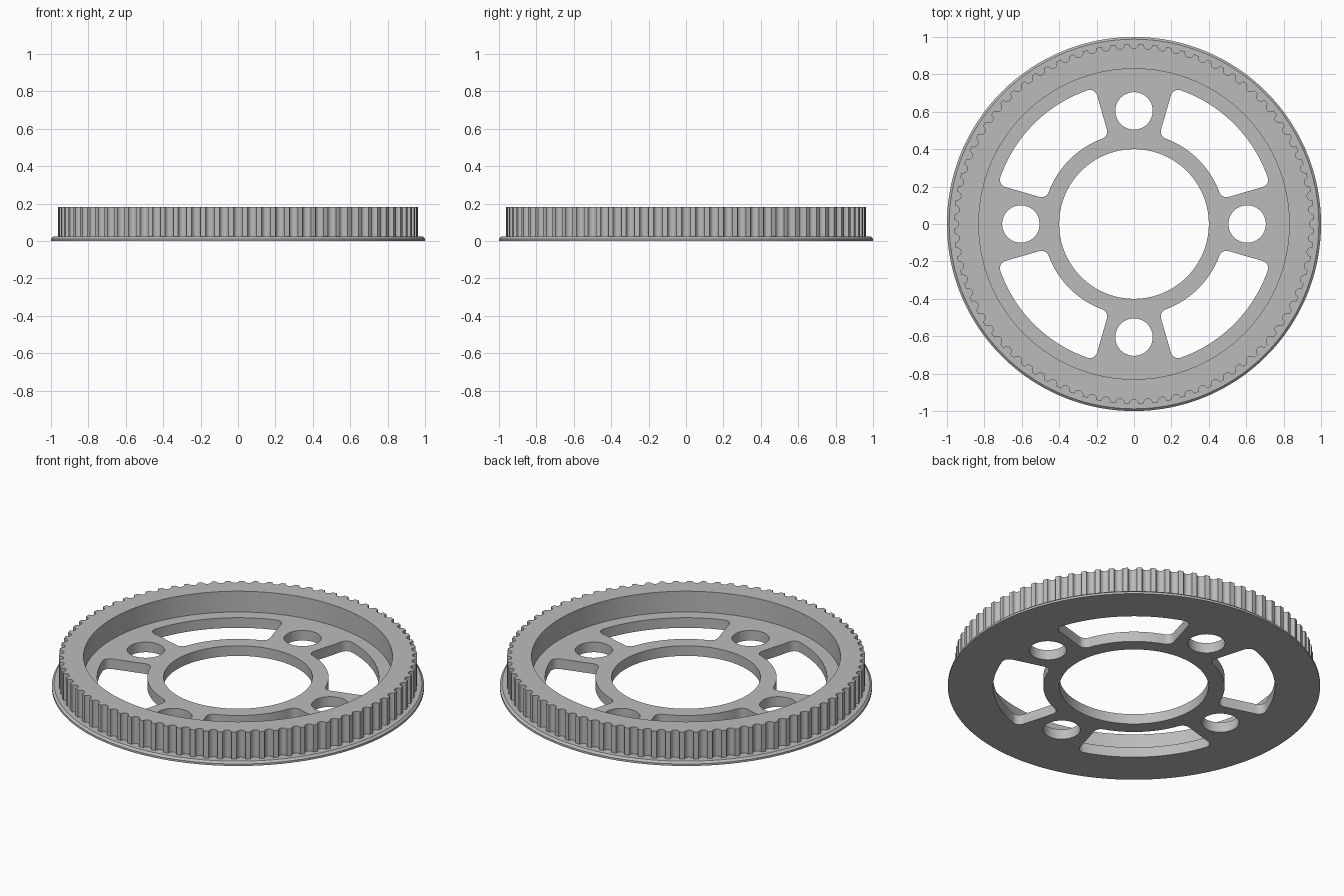
import bpy
import bmesh
from math import sin, cos, pi, asin, radians, tau

cube = bpy.data.objects.get("Cube")
if cube:
    bpy.data.objects.remove(cube, do_unlink=True)

grey = bpy.data.materials.new("plain grey")
grey.use_nodes = True
grey.diffuse_color = (0.5, 0.5, 0.5, 1)
grey.node_tree.nodes["Principled BSDF"].inputs["Base Color"].default_value = (0.5, 0.5, 0.5, 1)


def polar(r, a):
    return (r * cos(a), r * sin(a))


def circle(r, n=192, cx=0.0, cy=0.0):
    return [(cx + r * cos(tau * i / n), cy + r * sin(tau * i / n)) for i in range(n)]


def toothed_loop(teeth=80, tip=0.962, depth=0.025, half=0.32, steps=8):
    """Outline with one rounded groove per tooth."""
    pitch = tau / teeth
    return [polar(tip - depth * sin(pi * k / steps),
                  pitch * (i - half * cos(pi * k / steps)))
            for i in range(teeth) for k in range(steps + 1)]


def window_loop(mid, half=radians(42 - 13), inner=0.487, outer=0.757, f=0.04, steps=6):
    """Ring sector with radial sides and rounded corners."""
    pts = []

    def corner(r, a, start, end):
        cx, cy = polar(r, a)
        for k in range(steps + 1):
            d = start + (end - start) * k / steps
            pts.append((cx + f * cos(d), cy + f * sin(d)))

    def arc(r, a, b, n=20):
        pts.extend(polar(r, a + (b - a) * k / n) for k in range(1, n))

    lo, hi = mid - half, mid + half
    do, di = asin(f / (outer - f)), asin(f / (inner + f))
    corner(outer - f, lo + do, lo - pi / 2, lo + do)
    arc(outer, lo + do, hi - do)
    corner(outer - f, hi - do, hi - do, hi + pi / 2)
    corner(inner + f, hi - di, hi + pi / 2, hi - di + pi)
    arc(inner, hi - di, lo + di)
    corner(inner + f, lo + di, lo + di + pi, lo + 3 * pi / 2)
    return pts


def solid(name, sections):
    """Closed solid through outlines at rising heights."""
    bm = bmesh.new()
    rings = [[bm.verts.new((x, y, z)) for x, y in loop] for loop, z in sections]
    bm.faces.new(rings[0][::-1])
    bm.faces.new(rings[-1])
    n = len(rings[0])
    for low, high in zip(rings, rings[1:]):
        for i in range(n):
            j = (i + 1) % n
            bm.faces.new((low[i], low[j], high[j], high[i]))
    mesh = bpy.data.meshes.new(name)
    bm.to_mesh(mesh)
    bm.free()
    mesh.materials.append(grey)
    obj = bpy.data.objects.new(name, mesh)
    bpy.context.collection.objects.link(obj)
    return obj


def combine(target, tool, operation):
    mod = target.modifiers.new(operation.lower(), "BOOLEAN")
    mod.operation, mod.solver, mod.object = operation, "EXACT", tool
    tool.hide_render = True
    bpy.context.view_layer.objects.active = target
    bpy.ops.object.modifier_apply(modifier=mod.name)
    bpy.data.objects.remove(tool, do_unlink=True)


# Flange with a chamfered upper edge, joined to the toothed rim
HEIGHT, WEB = 0.183, 0.06
wheel = solid("toothed_wheel", [(circle(1), 0), (circle(1), 0.012), (circle(0.988), 0.023)])
combine(wheel, solid("toothed_rim", [(toothed_loop(), 0.008), (toothed_loop(), HEIGHT)]), "UNION")

# Pocket that leaves a thin web, and the central bore
for name, radius, bottom in (("pocket", 0.83, WEB), ("bore", 0.4, -0.1)):
    ring = circle(radius)
    combine(wheel, solid(name, [(ring, bottom), (ring, 0.4)]), "DIFFERENCE")

# Four bolt holes on the spokes and four windows between them
for i in range(4):
    angle = i * pi / 2
    cx, cy = polar(0.605, angle)
    for name, loop in (("bolt_hole", circle(0.1, 48, cx, cy)),
                       ("window", window_loop(angle + pi / 4))):
        combine(wheel, solid(name, [(loop, -0.1), (loop, 0.12)]), "DIFFERENCE")

# Smooth walls with crisp edges
bpy.ops.object.select_all(action="DESELECT")
wheel.select_set(True)
bpy.context.view_layer.objects.active = wheel
bpy.ops.object.shade_smooth_by_angle(angle=radians(30))
